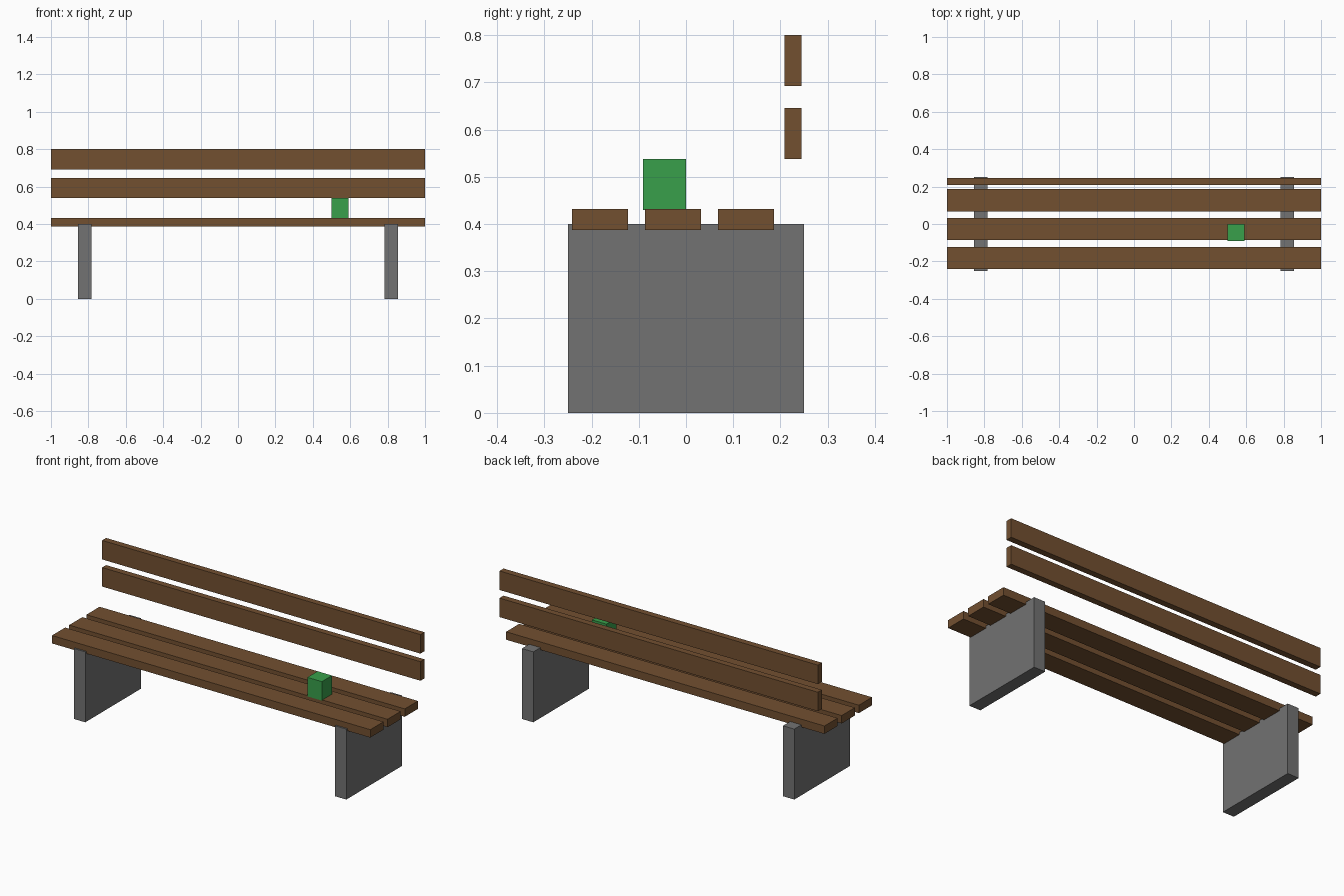
import bpy

if "Cube" in bpy.data.objects:
    bpy.data.objects.remove(bpy.data.objects["Cube"])


def material(name, color):
    mat = bpy.data.materials.new(name)
    mat.diffuse_color = (*color, 1.0)
    mat.use_nodes = True
    mat.node_tree.nodes["Principled BSDF"].inputs["Base Color"].default_value = mat.diffuse_color
    return mat


def box(name, center, size, mat=None):
    bpy.ops.mesh.primitive_cube_add(size=1, location=center)
    obj = bpy.context.object
    obj.name = name
    obj.scale = size
    bpy.ops.object.transform_apply(location=False, rotation=False, scale=True)
    if mat:
        obj.data.materials.append(mat)
    return obj


wood = material("wood", (0.17, 0.08, 0.03))
green = material("green", (0.04, 0.35, 0.07))
concrete = material("concrete", (0.17, 0.17, 0.17))

# Slab legs, mirrored left and right
for side, x in (("left", -0.82), ("right", 0.82)):
    box(f"{side}_leg", (x, 0, 0.2), (0.071, 0.5, 0.4), concrete)

# Three seat slats, let slightly into the legs
for i in range(3):
    box(f"seat_slat_{i + 1}", (0, -0.182 + i * 0.1545, 0.4095),
        (2, 0.118, 0.045), wood)

# Two upright backrest slats
for i in range(2):
    box(f"back_slat_{i + 1}", (0, 0.227, 0.592 + i * 0.154),
        (2, 0.036, 0.108), wood)

# Small green box resting on the middle slat
box("small_box", (0.545, -0.0455, 0.484), (0.091, 0.091, 0.108), green)
